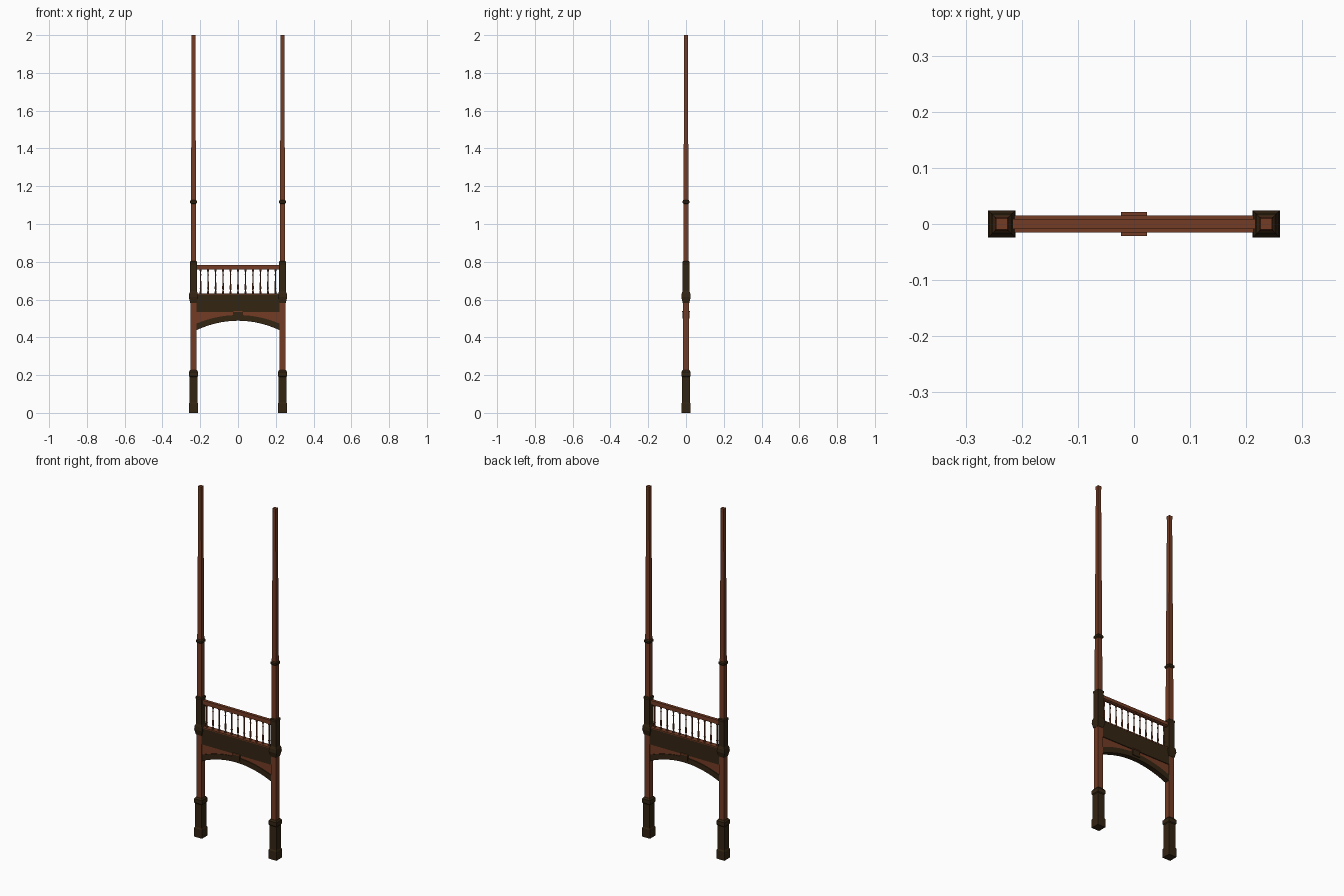
import bpy, bmesh, math

if "Cube" in bpy.data.objects:
    bpy.data.objects.remove(bpy.data.objects["Cube"])

def mat(name, c):
    m = bpy.data.materials.new(name)
    m.diffuse_color = (*c, 1)
    m.use_nodes = True
    m.node_tree.nodes["Principled BSDF"].inputs["Base Color"].default_value = m.diffuse_color
    return m

RED = mat("red_brown_wood", (0.17, 0.045, 0.018))
DARK = mat("dark_brown_wood", (0.034, 0.018, 0.006))
PX = 0.2355  # post centre

def finish(name, bm, material):
    bmesh.ops.recalc_face_normals(bm, faces=bm.faces)
    me = bpy.data.meshes.new(name)
    bm.to_mesh(me)
    bm.free()
    me.materials.append(material)
    ob = bpy.data.objects.new(name, me)
    bpy.context.collection.objects.link(ob)
    return ob

def stack(name, x, profile, material, sides=4):
    """Loft a square (or round) section through (z, half width) pairs."""
    bm = bmesh.new()
    k = math.sqrt(2) if sides == 4 else 1
    rings = []
    for z, h in profile:
        rings.append([bm.verts.new((x + h * k * math.cos(math.tau * (i + .5) / sides),
                                    h * k * math.sin(math.tau * (i + .5) / sides), z))
                      for i in range(sides)])
    for a, b in zip(rings, rings[1:]):
        for i in range(sides):
            j = (i + 1) % sides
            bm.faces.new((a[i], a[j], b[j], b[i]))
    bm.faces.new(rings[0])
    bm.faces.new(rings[-1])
    return finish(name, bm, material)

def box(name, x, y, z0, z1, material):
    """Box centred on x = y = 0 with half sizes x and y."""
    bm = bmesh.new()
    bmesh.ops.create_cube(bm, size=2)
    for v in bm.verts:
        v.co = (v.co.x * x, v.co.y * y, z0 if v.co.z < 0 else z1)
    return finish(name, bm, material)

def arch_strip(name, low, high, y, material, n=20, half=0.222):
    """Solid between two height curves along x."""
    bm = bmesh.new()
    secs = []
    for i in range(n + 1):
        x = half * (2 * i / n - 1)
        secs.append([bm.verts.new(p) for p in ((x, -y, low(x)), (x, y, low(x)),
                                               (x, y, high(x)), (x, -y, high(x)))])
    for a, b in zip(secs, secs[1:]):
        for i in range(4):
            j = (i + 1) % 4
            bm.faces.new((a[i], a[j], b[j], b[i]))
    bm.faces.new(secs[0])
    bm.faces.new(secs[-1])
    return finish(name, bm, material)

# Two posts, each with pedestal, shaft, collar and tapering mast
for side, x in (("left", -PX), ("right", PX)):
    stack(side + "_pedestal", x, [(0, .0245), (.05, .0245), (.056, .021), (.19, .021),
                                  (.195, .0245), (.217, .0245), (.226, .018)], DARK)
    stack(side + "_shaft", x, [(.22, .0165), (.595, .0165)], RED)
    stack(side + "_collar", x, [(.583, .018), (.597, .021), (.613, .0245), (.632, .0225),
                                (.645, .0175), (.785, .0175), (.79, .0195),
                                (.799, .0195), (.803, .015)], DARK)
    stack(side + "_mast", x, [(.79, .0145), (1.1, .0132), (1.36, .0122), (1.98, .0094),
                              (1.983, .0102), (2.0, .0102)], RED)
    stack(side + "_mast_ring", x, [(1.106, .013), (1.112, .018), (1.122, .018),
                                   (1.128, .013)], DARK)

# Cross beam with a red ledge on top
box("cross_beam", .222, .0145, .534, .626, DARK)
box("beam_ledge", .222, .0155, .626, .632, RED)

# Arch below the beam, with keystone
intrados = lambda x: .488 - .05 * (x / .22) ** 2
extrados = lambda x: .518 - .045 * (x / .22) ** 2
arch_strip("arch_band", intrados, extrados, .014, DARK)
arch_strip("arch_panel", extrados, lambda x: .536, .010, RED)
box("keystone", .023, .019, .50, .533, DARK)
box("keystone_cap", .0235, .0215, .533, .539, RED)

# Handrail
box("handrail", .222, .0085, .765, .783, RED)
box("handrail_underside", .222, .006, .758, .765, RED)

# Turned balusters
for i in range(11):
    stack("baluster_%d" % (i + 1), (i - 5) * .0395,
          [(.63, .0055), (.642, .0055), (.645, .003), (.66, .0055), (.675, .0045),
           (.705, .0028), (.725, .0028), (.73, .0045), (.735, .003),
           (.747, .003), (.75, .0055), (.76, .0055)], RED, sides=8)
